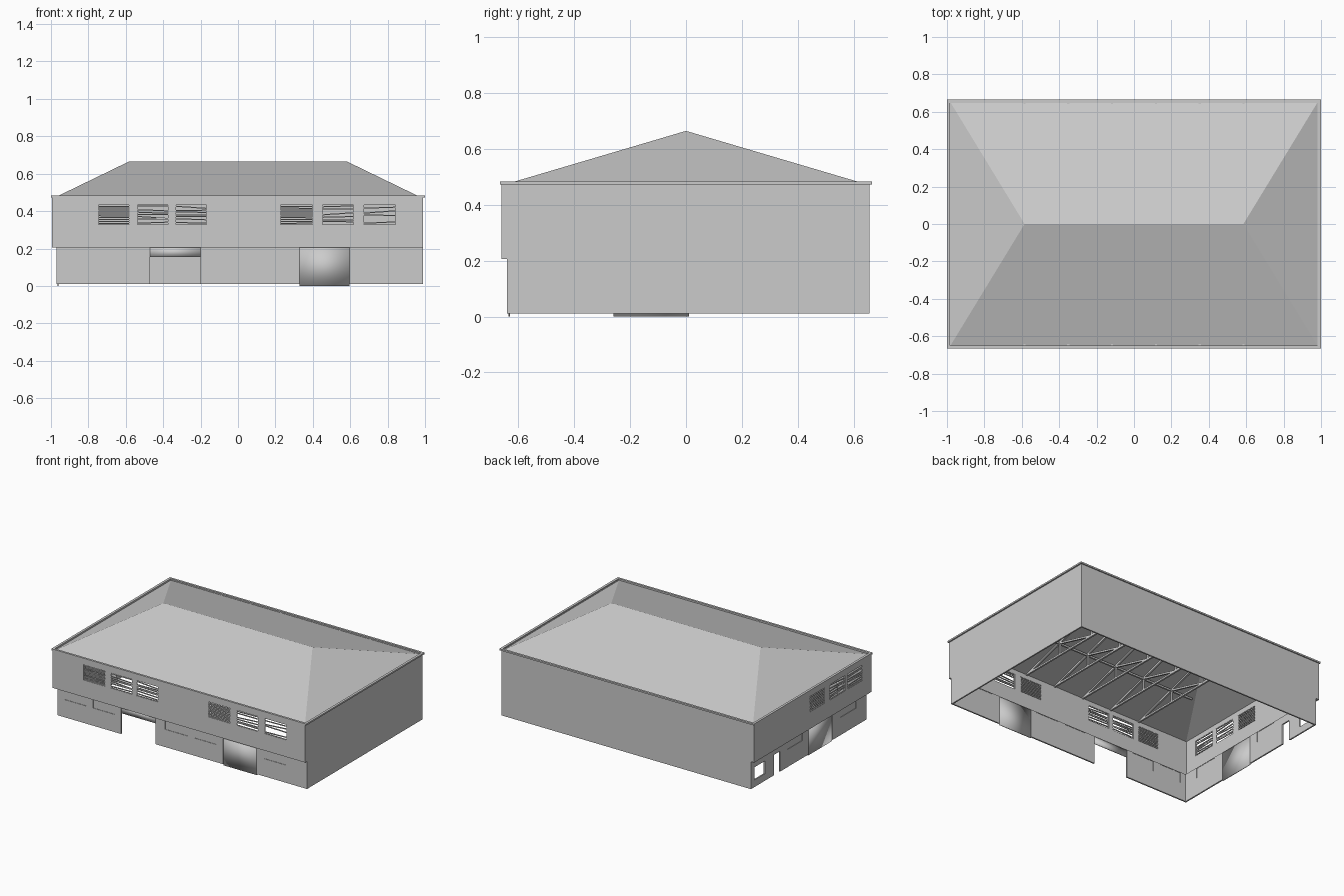
import bpy, bmesh, random
from mathutils import Vector, Matrix

if "Cube" in bpy.data.objects:
    bpy.data.objects.remove(bpy.data.objects["Cube"])

random.seed(4)
FRONT, SIDE = 0, 1      # wall planes: FRONT lies along x, SIDE lies along y


def finish(name, bm):
    bmesh.ops.recalc_face_normals(bm, faces=bm.faces)
    me = bpy.data.meshes.new(name)
    bm.to_mesh(me)
    bm.free()
    ob = bpy.data.objects.new(name, me)
    bpy.context.collection.objects.link(ob)
    return ob


def place(kind, u, pos, z):
    return Vector((u, pos, z)) if kind == FRONT else Vector((pos, u, z))


def wall(name, kind, pos, depth, rect, holes=()):
    """Flat wall with rectangular holes, given thickness by extrusion."""
    u0, u1, z0, z1 = rect
    us = sorted({u0, u1, *[h[0] for h in holes], *[h[1] for h in holes]})
    zs = sorted({z0, z1, *[h[2] for h in holes], *[h[3] for h in holes]})
    bm = bmesh.new()
    verts = {}

    def vert(u, z):
        if (u, z) not in verts:
            verts[(u, z)] = bm.verts.new(place(kind, u, pos, z))
        return verts[(u, z)]
    for a, b in zip(us, us[1:]):
        for c, d in zip(zs, zs[1:]):
            mu, mz = (a + b) / 2, (c + d) / 2
            if any(h[0] < mu < h[1] and h[2] < mz < h[3] for h in holes):
                continue
            bm.faces.new([vert(a, c), vert(b, c), vert(b, d), vert(a, d)])
    ext = bmesh.ops.extrude_face_region(bm, geom=bm.faces[:], use_keep_orig=True)
    moved = [g for g in ext["geom"] if isinstance(g, bmesh.types.BMVert)]
    bmesh.ops.translate(bm, verts=moved, vec=place(kind, 0, depth, 0))
    return finish(name, bm)


def add_box(bm, lo, hi):
    lo, hi = Vector(lo), Vector(hi)
    size = [abs(c) for c in hi - lo]
    bmesh.ops.create_cube(bm, size=1, matrix=Matrix.Translation((lo + hi) / 2) @ Matrix.Diagonal((*size, 1)))


def add_beam(bm, p, q, w, h):
    """Box running from p to q."""
    p, q = Vector(p), Vector(q)
    rot = (q - p).to_track_quat('X', 'Z').to_matrix().to_4x4()
    bmesh.ops.create_cube(bm, size=1, matrix=Matrix.Translation((p + q) / 2) @ rot
                          @ Matrix.Diagonal(((q - p).length, w, h, 1)))


# Opening layouts
UZ, PZ = (0.325, 0.435), (0.135, 0.205)
front_top = [(-.75, -.58), (-.54, -.37), (-.335, -.165), (.225, .40), (.45, .62), (.67, .845)]
front_low = [(-.915, -.745), (-.69, -.52), (-.125, .05), (.11, .285), (.655, .83)]
front_doors = [(-.47, -.20), (.33, .595)]
left_top = [(-.56, -.39), (-.36, -.19), (-.14, .03)]
left_low = [(-.52, -.345), (.08, .255)]
left_door = (-.26, .01)

# Walls: overhanging upper storey at the front and left, full height elsewhere
T = 0.01
wall("front_upper_wall", FRONT, -.66, T, (-.995, .99, .21, .475), [w + UZ for w in front_top])
wall("front_lower_wall", FRONT, -.64, T, (-.97, .99, .01, .21),
     [w + PZ for w in front_low] + [d + (.01, .205) for d in front_doors])
wall("left_upper_wall", SIDE, -.995, T, (-.66, .657, .21, .475), [w + UZ for w in left_top])
wall("left_lower_wall", SIDE, -.97, T, (-.64, .657, .01, .21),
     [w + PZ for w in left_low] + [left_door + (.01, .205), (.33, .40, .01, .155), (.50, .62, .06, .15)])
wall("right_wall", SIDE, .99, -T, (-.66, .657, .01, .475), [(-.66, -.64, .01, .21)])
wall("back_wall", FRONT, .657, -T, (-.995, .99, .01, .475), [(-.995, -.97, .01, .21)])

# Underside of the overhang
bm = bmesh.new()
add_box(bm, (-.995, -.66, .205), (.99, -.63, .21))
add_box(bm, (-.995, -.63, .205), (-.96, .657, .21))
finish("overhang_ledge", bm)

# Shut lower windows
bm = bmesh.new()
for a, b in front_low:
    add_box(bm, (a, -.637, PZ[0]), (b, -.632, PZ[1]))
for a, b in left_low:
    add_box(bm, (-.967, a, PZ[0]), (-.962, b, PZ[1]))
finish("lower_window_panels", bm)

# Roller shutters: one raised, two closed, softly shaded
for name, kind, pos, (a, b), z0 in [("raised_shutter", FRONT, -.635, front_doors[0], .155),
                                    ("front_shutter", FRONT, -.635, front_doors[1], 0),
                                    ("left_shutter", SIDE, -.965, left_door, 0)]:
    ob = wall(name, kind, pos, .006, (a, b, z0, .205))
    for p in ob.data.polygons:
        p.use_smooth = True


# Upper windows: thin frame and slats, some of them crooked or missing
def blinds(name, kind, pos, windows, counts):
    bm = bmesh.new()
    z0, z1 = UZ
    for (a, b), n in zip(windows, counts):
        for c, d, e, f in [(a, z0, b, z0), (a, z1, b, z1), (a, z0, a, z1), (b, z0, b, z1)]:
            add_beam(bm, place(kind, c, pos, d), place(kind, e, pos, f), .006, .006)
        step = (z1 - z0) / (n + 1)
        tilt = 0.001 if n > 8 else 0.55 * step
        for i in range(1, n + 1):
            z = z0 + i * step
            l, r = (z + random.uniform(-tilt, tilt) for _ in range(2))
            add_beam(bm, place(kind, a, pos, l), place(kind, b, pos, r), .006, .006)
    finish(name, bm)


blinds("front_window_slats", FRONT, -.655, front_top, [10, 7, 7, 10, 6, 4])
blinds("left_window_slats", SIDE, -.99, left_top, [7, 6, 9])

# Eaves trim running round the wall tops
bm = bmesh.new()
for s in (-1, 1):
    add_box(bm, (-1, s * .665, .472), (1, s * .65, .483))
    add_box(bm, (s * 1, -.65, .472), (s * .983, .65, .483))
finish("eaves_trim", bm)

# Hipped roof
bm = bmesh.new()
RX, RZ, EX, EY, EZ = .585, .664, .983, .653, .471
c = [bm.verts.new((x * EX, y * EY, EZ)) for x, y in ((-1, -1), (1, -1), (1, 1), (-1, 1))]
l, r = bm.verts.new((-RX, 0, RZ)), bm.verts.new((RX, 0, RZ))
for f in ((c[0], c[1], r, l), (c[1], c[2], r), (c[2], c[3], l, r), (c[3], c[0], l)):
    bm.faces.new(f)
roof = finish("hipped_roof", bm)
mod = roof.modifiers.new("thickness", 'SOLIDIFY')
mod.thickness = .004

# Trusses and ridge beam under the roof
bm = bmesh.new()
W = .012
top = RZ - .015
low = EZ - .003
for i in range(6):
    x = -RX + i * 2 * RX / 5
    add_beam(bm, (x, -.65, low), (x, .65, low), W, W)
    add_beam(bm, (x, 0, low), (x, 0, top), W, W)
    for s in (-1, 1):
        mid = (x, s * .32, (low + top) / 2 - .005)
        add_beam(bm, (x, s * .63, low), (x, 0, top), W, W)
        add_beam(bm, (x, 0, low), mid, W, W)
        add_beam(bm, (x, s * .32, low), mid, W, W)
add_beam(bm, (-RX, 0, top), (RX, 0, top), W, W)
for s in (-1, 1):
    add_beam(bm, (-.75, s * .32, .55), (.75, s * .32, .55), W, W)
finish("roof_trusses", bm)
